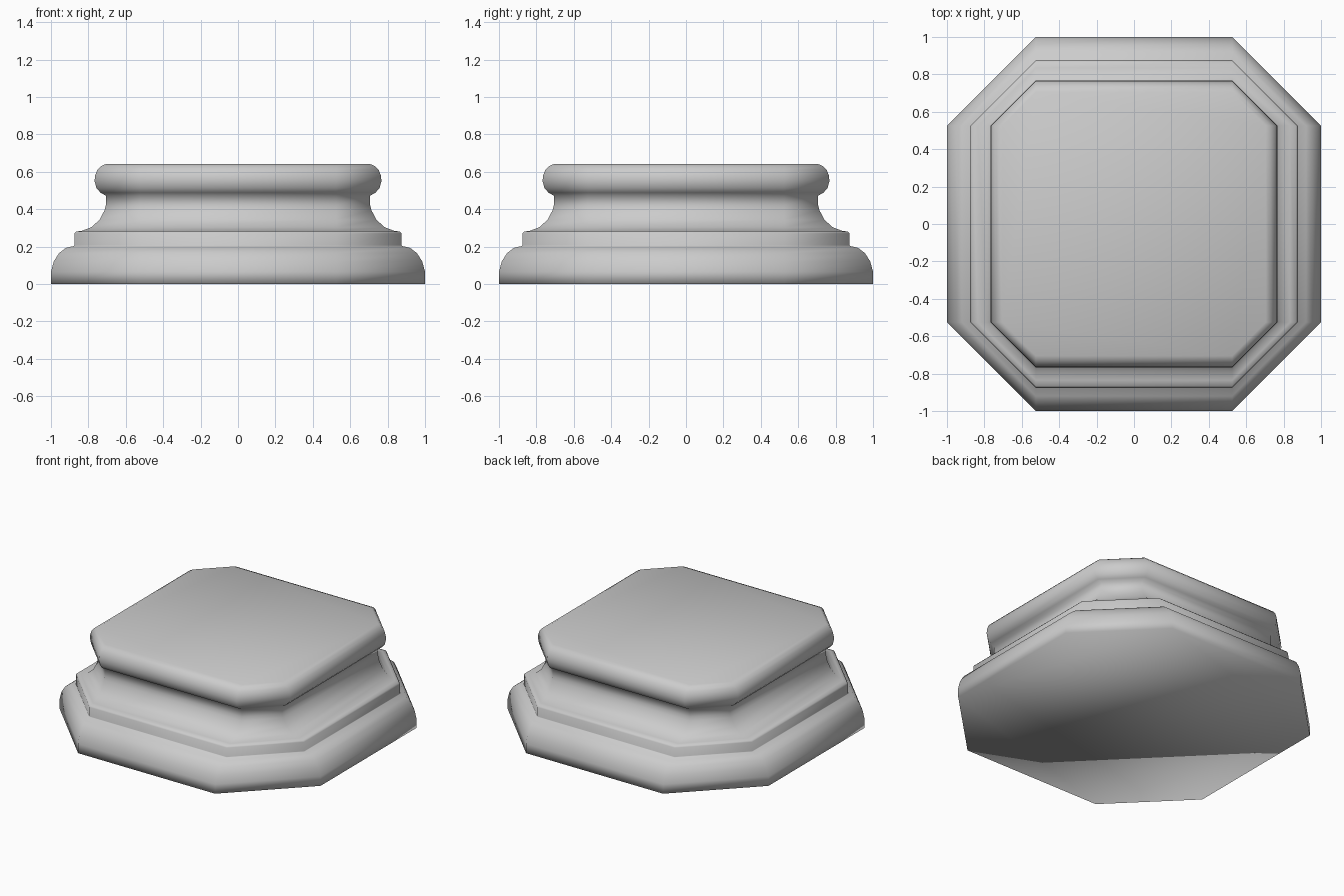
import bpy, bmesh

if "Cube" in bpy.data.objects:
    bpy.data.objects.remove(bpy.data.objects["Cube"])

# Moulding profile: (half width of the flats, height), bottom to top
PROFILE = [
    (1.0, 0.0), (1.0, 0.065), (0.985, 0.12), (0.957, 0.165), (0.92, 0.193), (0.877, 0.203),
    (0.875, 0.207), (0.875, 0.27), (0.866, 0.28),
    (0.835, 0.284), (0.785, 0.303), (0.74, 0.343), (0.713, 0.395), (0.707, 0.42), (0.707, 0.472),
    (0.735, 0.488), (0.757, 0.513), (0.767, 0.55), (0.764, 0.58), (0.752, 0.61),
    (0.732, 0.63), (0.705, 0.642),
]
FLAT = 0.525  # half length of each flat side, the same at every height


def ring(bm, a, z):
    """Square with cut corners, counter-clockwise."""
    c = FLAT
    pts = [(a, -c), (a, c), (c, a), (-c, a), (-a, c), (-a, -c), (-c, -a), (c, -a)]
    return [bm.verts.new((x, y, z)) for x, y in pts]


# Pedestal base: stacked rings joined into moulded walls, capped at both ends
bm = bmesh.new()
rings = [ring(bm, a, z) for a, z in PROFILE]
for lo, hi in zip(rings, rings[1:]):
    for i in range(8):
        j = (i + 1) % 8
        bm.faces.new((lo[i], lo[j], hi[j], hi[i]))
bm.faces.new(rings[0][::-1])
bm.faces.new(rings[-1])
for f in bm.faces:
    f.smooth = True

mesh = bpy.data.meshes.new("pedestal_base")
bm.to_mesh(mesh)
bm.free()
obj = bpy.data.objects.new("pedestal_base", mesh)
bpy.context.collection.objects.link(obj)
